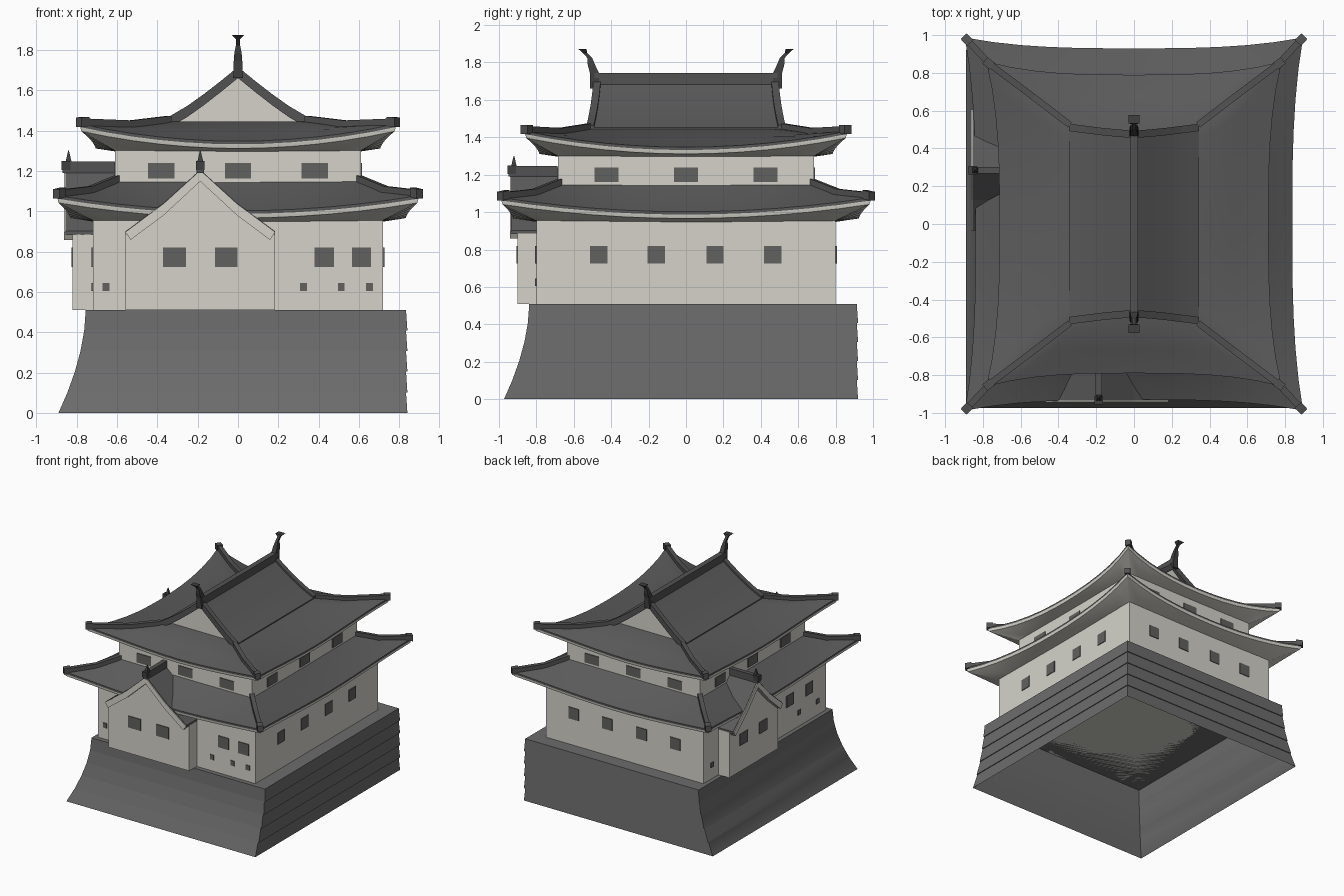
import bpy, bmesh, math
from mathutils import Vector, Matrix

if "Cube" in bpy.data.objects:
    bpy.data.objects.remove(bpy.data.objects["Cube"], do_unlink=True)


def material(name, r, g, b):
    m = bpy.data.materials.new(name)
    m.use_nodes = True
    m.diffuse_color = (r, g, b, 1)
    m.node_tree.nodes["Principled BSDF"].inputs["Base Color"].default_value = (r, g, b, 1)
    return m


PLASTER = material("plaster", 0.66, 0.65, 0.59)
STONE = material("stone", 0.15, 0.15, 0.15)
TILE = material("roof_tile", 0.105, 0.105, 0.105)
RIDGE = material("ridge_tile", 0.085, 0.085, 0.085)
SHUTTER = material("window_shutter", 0.12, 0.12, 0.117)
BRONZE = material("finial", 0.05, 0.05, 0.052)
FRONT = Matrix.Identity(4)
SIDES = {"front": FRONT, "right": Matrix.Rotation(-math.pi / 2, 4, 'Z'),
         "back": Matrix.Rotation(math.pi, 4, 'Z'), "left": Matrix.Rotation(math.pi / 2, 4, 'Z')}


def loft(name, rings, mats, rows=None, start=True, end=True, place=FRONT, smooth=False):
    """Join closed rings of points with quads; rows gives a material per band."""
    bm = bmesh.new()
    loops = [[bm.verts.new(place @ Vector(p)) for p in ring] for ring in rings]
    for i, (a, b) in enumerate(zip(loops, loops[1:])):
        for j in range(len(a)):
            k = (j + 1) % len(a)
            f = bm.faces.new((a[j], a[k], b[k], b[j]))
            f.material_index = rows[i] if rows else 0
    if start:
        bm.faces.new(loops[0])
    if end:
        bm.faces.new(loops[-1]).material_index = rows[-1] if rows else 0
    bmesh.ops.recalc_face_normals(bm, faces=bm.faces)
    mesh = bpy.data.meshes.new(name)
    bm.to_mesh(mesh)
    bm.free()
    ob = bpy.data.objects.new(name, mesh)
    bpy.context.collection.objects.link(ob)
    for m in mats:
        mesh.materials.append(m)
    if smooth:
        bpy.ops.object.select_all(action='DESELECT')
        ob.select_set(True)
        bpy.context.view_layer.objects.active = ob
        bpy.ops.object.shade_smooth_by_angle(angle=math.radians(25))
    return ob


def box(name, x0, x1, y0, y1, z0, z1, mat, place=FRONT):
    rect = [(x0, y0), (x1, y0), (x1, y1), (x0, y1)]
    return loft(name, [[(x, y, z) for x, y in rect] for z in (z0, z1)], [mat], place=place)


def prism(name, profile, y0, y1, mat, place=FRONT):
    return loft(name, [[(x, y, z) for x, z in profile] for y in (y0, y1)], [mat], place=place)


def beam(name, points, w, h, mat, place=FRONT):
    """Square ridge laid along a path, with a thicker tip at the end."""
    pts = [Vector(p) for p in points]
    d = pts[-1] - pts[0]
    side = Vector((-d.y, d.x, 0)).normalized() * w / 2
    up = Vector((0, 0, h))
    tip = pts[-1] - d.normalized() * 0.04
    rings = [[p - side - up * 0.4, p + side - up * 0.4, p + side + up, p - side + up] for p in pts]
    loft(name, rings, [mat], place=place)
    s, u = side * 1.3, up * 1.2
    ends = [tip, pts[-1] + d.normalized() * 0.01]
    loft(name + "_tip", [[p - s - u * .4, p + s - u * .4, p + s + u, p - s + u] for p in ends], [mat], place=place)


def eave_ring(hx, hy, z, flare=0.0, lift=0.0, n=12):
    """Rectangle whose corners sweep outward and upward."""
    ring = []
    for side in range(4):
        for i in range(n):
            t = 2 * i / n - 1
            bow, rise = flare * abs(t) ** 3, z + lift * t * t
            a, b = (hx, hy) if side % 2 == 0 else (hy, hx)
            p, q = t * (a + flare), -(b + bow)
            ring.append([(p, q, rise), (-q, p, rise), (-p, -q, rise), (q, -p, rise)][side])
    return ring


def skirt_roof(name, inner, mid, eave, wall, flare, lift):
    """Hipped skirt roof: tiles, dark edge, pale fascia, plaster soffit and hip ridges."""
    ex, ey, ez = eave
    rings = [eave_ring(*inner), eave_ring(*mid, 0.012, lift * 0.4), eave_ring(ex, ey, ez, flare, lift),
             eave_ring(ex, ey, ez - 0.015, flare, lift), eave_ring(ex - 0.006, ey - 0.006, ez - 0.036, flare, lift),
             eave_ring(*wall)]
    ob = loft(name, rings, [TILE, PLASTER], [0, 0, 0, 1, 1], smooth=True)
    for sx in (-1, 1):
        for sy in (-1, 1):
            path = [(inner[0], inner[1], inner[2]), (mid[0] + 0.012, mid[1] + 0.012, mid[2] + lift * 0.4),
                    (ex + flare, ey + flare, ez + lift)]
            beam(name + "_hip", [(sx * x, sy * y, z) for x, y, z in path], 0.034, 0.028, RIDGE)
    return ob


# Stone base: battered on two sides, stepped courses on the others, open below
H, COURSES = 0.51, 5
rings = []
for i in range(COURSES):
    for k, step in ((i, 0.0), (i + 1, 0.007)):
        s = k / COURSES
        c = 0.135 * (1 - s) ** 1.8
        x0, x1, y0, y1 = -0.755 - c, 0.84 - step, -0.838 - c, 0.92 - step
        rings.append([(x0, y0, s * H), (x1, y0, s * H), (x1, y1, s * H), (x0, y1, s * H)])
loft("stone_base", rings, [STONE], start=False, smooth=True)

# Storeys
box("lower_storey", -0.72, 0.72, -0.80, 0.80, H, 0.97, PLASTER)
box("upper_storey", -0.61, 0.61, -0.685, 0.685, 0.95, 1.31, PLASTER)

# Skirt roofs
lower_roof = skirt_roof("lower_roof", (0.60, 0.675, 1.15), (0.72, 0.80, 1.066), (0.838, 0.93, 1.002),
                        (0.70, 0.78, 0.945), 0.057, 0.075)
skirt_roof("upper_roof", (0.34, 0.525, 1.445), (0.52, 0.66, 1.388), (0.712, 0.79, 1.347),
           (0.60, 0.675, 1.295), 0.07, 0.085)

# Main gabled roof over the upper skirt
slope = [(0, 1.70, 0.49), (0.09, 1.627, 0.497), (0.17, 1.565, 0.505), (0.25, 1.508, 0.515), (0.345, 1.452, 0.527)]
for s in (-1, 1):
    loft("main_roof_slope", [[(s * x, -y, z), (s * x, y, z), (s * x, y, z - 0.035), (s * x, -y, z - 0.035)]
                             for x, z, y in slope], [TILE], smooth=True)
    for e in (-1, 1):
        edge = [[(s * x, e * (y + a), z + b) for a, b in ((-0.035, -0.04), (0.004, -0.04), (0.004, 0.015), (-0.035, 0.015))]
                for x, z, y in slope]
        loft("gable_edge", edge, [RIDGE])
prism("gable_wall", [(-0.33, 1.43), (0.33, 1.43), (0.17, 1.54), (0, 1.68), (-0.17, 1.54)], -0.47, 0.47, PLASTER)
box("main_ridge", -0.022, 0.022, -0.49, 0.49, 1.66, 1.745, RIDGE)

# Curved fish-tail finials on the ridge ends
tail = [(0.487, 1.66, 0.024, 0.025), (0.49, 1.745, 0.021, 0.024), (0.505, 1.785, 0.018, 0.02),
        (0.515, 1.825, 0.010, 0.013), (0.54, 1.852, 0.010, 0.012), (0.555, 1.873, 0.030, 0.022)]
for e in (-1, 1):
    loft("ridge_finial", [[(-w, e * (y - d), z), (w, e * (y - d), z), (w, e * (y + d), z), (-w, e * (y + d), z)]
                          for y, z, w, d in tail], [BRONZE])


def gabled_bay(name, u, hw, d, place):
    """Projecting bay with a gable that breaks through the lower roof."""
    m = hw * 0.49
    body = [(u - hw, H), (u + hw, H), (u + hw, 0.885), (u + m, 1.015), (u, 1.18), (u - m, 1.015), (u - hw, 0.885)]
    cutter = prism(name + "_cutter", body, -d - 0.3, -d - 0.05, PLASTER, place)
    cutter.hide_render = True
    mod = lower_roof.modifiers.new("bay_opening", 'BOOLEAN')
    mod.operation, mod.object, mod.solver = 'DIFFERENCE', cutter, 'EXACT'
    bpy.context.view_layer.objects.active = lower_roof
    bpy.ops.object.modifier_apply(modifier=mod.name)
    bpy.data.objects.remove(cutter, do_unlink=True)
    prism(name + "_wall", body, -d - 0.10, -d + 0.10, PLASTER, place)
    for s in (-1, 1):
        top = [(u, 1.20), (u + s * m, 1.035), (u + s * hw, 0.895)]
        low = [(u + s * (hw - 0.025), 0.858), (u + s * m, 0.98), (u, 1.148)]
        prism(name + "_bargeboard", top + low, -d - 0.142, -d - 0.095, PLASTER, place)
        tiles = [(x, z + 0.006) for x, z in top] + [(x, z - 0.012) for x, z in top[::-1]]
        prism(name + "_tiles", tiles, -d - 0.135, -d + 0.112, TILE, place)
    box(name + "_ridge", u - 0.018, u + 0.018, -d - 0.15, -d + 0.112, 1.19, 1.247, RIDGE, place)
    box(name + "_ridge_end", u - 0.022, u + 0.022, -d - 0.155, -d - 0.11, 1.205, 1.25, BRONZE, place)
    loft(name + "_finial", [[(u - r, -d - 0.12 - r, z), (u + r, -d - 0.12 - r, z), (u + r, -d - 0.12 + r, z),
                             (u - r, -d - 0.12 + r, z)] for z, r in ((1.245, 0.015), (1.265, 0.01), (1.30, 0.002))],
         [BRONZE], place=place)


gabled_bay("front_bay", -0.187, 0.37, 0.80, SIDES["front"])
gabled_bay("right_bay", -0.285, 0.32, 0.72, SIDES["right"])


def windows(side, centres, d, z, w, h):
    for u in centres:
        box(side + "_window", u - w / 2, u + w / 2, -d - 0.006, -d + 0.01, z - h / 2, z + h / 2, SHUTTER, SIDES[side])


# Upper storey windows on every side
for side in SIDES:
    depth = 0.685 if side in ("front", "back") else 0.61
    windows(side, (-0.38 if depth > 0.65 else -0.425, 0, 0.38 if depth > 0.65 else 0.425), depth, 1.20, 0.13, 0.076)

# Lower storey windows and loopholes
windows("front", (0.428, 0.612), 0.80, 0.772, 0.095, 0.095)
windows("front", (-0.315, -0.058), 0.90, 0.772, 0.113, 0.095)
windows("front", (-0.655, 0.325, 0.512, 0.652), 0.80, 0.625, 0.034, 0.04)
windows("right", (0.33, 0.58), 0.72, 0.772, 0.095, 0.095)
windows("right", (-0.42, -0.165), 0.82, 0.772, 0.105, 0.095)
windows("right", (-0.69, 0.45, 0.69), 0.72, 0.625, 0.034, 0.04)
windows("left", (-0.467, -0.16, 0.155, 0.463), 0.72, 0.772, 0.093, 0.095)
windows("back", (-0.467, -0.16, 0.155, 0.463), 0.80, 0.772, 0.093, 0.095)
